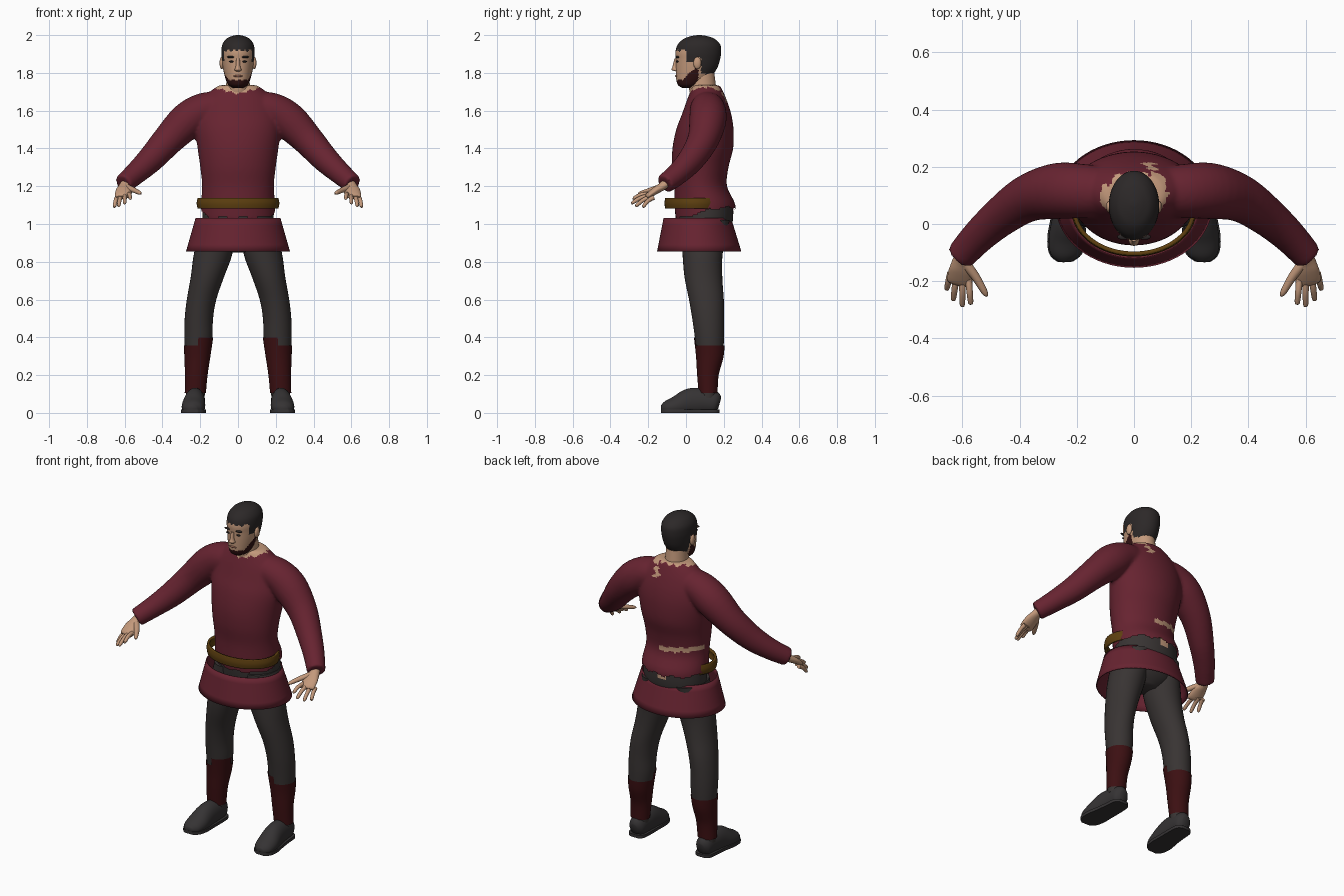
import bpy, bmesh, math
from mathutils import Vector

cube = bpy.data.objects.get("Cube")
if cube:
    bpy.data.objects.remove(cube, do_unlink=True)


def material(name, r, g, b):
    m = bpy.data.materials.new(name)
    m.use_nodes = True
    m.diffuse_color = (r, g, b, 1)
    bsdf = next(n for n in m.node_tree.nodes if n.type == 'BSDF_PRINCIPLED')
    bsdf.inputs["Base Color"].default_value = (r, g, b, 1)
    bsdf.inputs["Roughness"].default_value = 0.8
    return m


WINE = material("wine cloth", .135, .017, .03)
GREY = material("charcoal cloth", .04, .034, .033)
OXBLOOD = material("oxblood leather", .045, .005, .006)
BROWN = material("brown leather", .11, .05, .005)
SHOE = material("black leather", .036, .033, .034)
SKIN = material("skin", .55, .32, .2)
HAIR = material("dark hair", .025, .021, .021)
BEARD = material("beard", .03, .006, .006)
LIP = material("lips", .35, .15, .1)


def finish(name, bm, mat, angle=50):
    bmesh.ops.recalc_face_normals(bm, faces=bm.faces)
    me = bpy.data.meshes.new(name)
    bm.to_mesh(me)
    bm.free()
    ob = bpy.data.objects.new(name, me)
    bpy.context.collection.objects.link(ob)
    me.materials.append(mat)
    smooth(ob, angle)
    return ob


def select(*obs):
    bpy.ops.object.select_all(action='DESELECT')
    for ob in obs:
        ob.select_set(True)
    bpy.context.view_layer.objects.active = obs[0]


def smooth(ob, angle=50):
    select(ob)
    bpy.ops.object.shade_smooth_by_angle(angle=math.radians(angle))


def spline(secs, steps):
    """Catmull-Rom interpolation of section tuples."""
    out = []
    for i in range(len(secs) - 1):
        a, b, c, d = (secs[max(0, min(len(secs) - 1, i + k))] for k in (-1, 0, 1, 2))
        for s in range(steps):
            t = s / steps
            out.append([q + t / 2 * (r - p + t * (2 * p - 5 * q + 4 * r - w
                        + t * (3 * (q - r) + w - p)))
                        for p, q, r, w in zip(a, b, c, d)])
    return out + [list(secs[-1])]


def loft(name, secs, mat, side=1, seg=32, steps=4, upright=True, cap=True, clamp=None):
    """Skin over elliptical sections (x, y, z, half width, half depth)."""
    bm = bmesh.new()
    path = spline(secs, steps)
    rings = []
    for i, (x, y, z, rx, ry) in enumerate(path):
        u, v = Vector((1, 0, 0)), Vector((0, 1, 0))
        if not upright:
            t = Vector(path[min(i + 1, len(path) - 1)][:3]) - Vector(path[max(i - 1, 0)][:3])
            u = t.cross(Vector((0, 0, 1))).normalized()
            v = u.cross(t).normalized()
        ring = []
        for k in range(seg):
            a = math.tau * k / seg
            p = Vector((x, y, z)) + u * rx * math.cos(a) + v * ry * math.sin(a)
            if clamp:
                p.z = min(max(p.z, clamp[0]), clamp[1])
            ring.append(bm.verts.new((p.x * side, p.y, p.z)))
        rings.append(ring)
    for lo, hi in zip(rings, rings[1:]):
        for k in range(seg):
            n = (k + 1) % seg
            bm.faces.new((lo[k], lo[n], hi[n], hi[k]))
    if cap:
        bm.faces.new(rings[0])
        bm.faces.new(rings[-1])
    return finish(name, bm, mat)


def ball(name, loc, size, mat):
    bm = bmesh.new()
    bmesh.ops.create_uvsphere(bm, u_segments=16, v_segments=10, radius=1)
    for v in bm.verts:
        v.co = Vector(loc) + Vector(c * s for c, s in zip(v.co, size))
    return finish(name, bm, mat, 80)


def paint(ob, mat, rule):
    ob.data.materials.append(mat)
    for p in ob.data.polygons:
        if rule(*p.center):
            p.material_index = len(ob.data.materials) - 1


def trim(ob, rule):
    bm = bmesh.new()
    bm.from_mesh(ob.data)
    doomed = [f for f in bm.faces if rule(*f.calc_center_median())]
    bmesh.ops.delete(bm, geom=doomed, context='FACES')
    bm.to_mesh(ob.data)
    bm.free()


def body(rows):
    """Sections given as (z, front y, back y, half width)."""
    return [(0, (f + b) / 2, z, w, (b - f) / 2) for z, f, b, w in rows]


# Tunic: torso and sleeves fused into one cloth surface
tunic = loft("tunic", body([
    (1.02, -.055, .25, .195), (1.1, -.06, .262, .197), (1.2, -.062, .217, .19),
    (1.3, -.074, .225, .2), (1.4, -.072, .25, .214), (1.5, -.052, .252, .226),
    (1.58, -.022, .24, .22), (1.65, .003, .218, .195), (1.7, .022, .197, .15),
    (1.735, .03, .18, .1)]), WINE, seg=48)
SLEEVE = [(.08, .11, 1.615, .085, .085), (.18, .115, 1.603, .095, .092),
          (.27, .115, 1.545, .098, .098), (.37, .09, 1.445, .083, .083),
          (.46, .03, 1.345, .07, .072), (.54, -.04, 1.27, .06, .06),
          (.607, -.113, 1.212, .052, .052)]
sleeves = [loft("sleeve", SLEEVE, WINE, s, upright=False) for s in (1, -1)]
select(tunic, *sleeves)
bpy.ops.object.join()
mod = tunic.modifiers.new("fuse", 'REMESH')
mod.mode, mod.voxel_size = 'VOXEL', .009
mod = tunic.modifiers.new("soften", 'SMOOTH')
mod.factor, mod.iterations = .5, 8
for m in list(tunic.modifiers):
    bpy.ops.object.modifier_apply(modifier=m.name)
tunic.data.materials.clear()
tunic.data.materials.append(WINE)
for p in tunic.data.polygons:
    p.material_index = 0
trim(tunic, lambda x, y, z: z < 1.035 + .05 * min(1, max(0, y * 8)) + .006 * math.sin(x * 60))
# Ragged collar, shoulder tear and back tear
paint(tunic, SKIN, lambda x, y, z:
      (abs(x) < .13 and z > (1.69 + .25 * abs(x) if y < .11 else 1.728) + .006 * math.sin(x * 130))
      or (x > .06 and y > .07 and abs(x) < .11 and z > 1.708)
      or (y > .15 and 1.645 < z < 1.7 and abs(x - .055 - .012 * math.sin(z * 150)) < .018)
      or (y > .09 and -.2 < x < .03 and abs(z - 1.225 + .1 * x - .004 * math.sin(x * 110)) < .014))
smooth(tunic, 60)

# Skirt and belt: open bands with a little thickness
skirt = loft("skirt", [(0, .07, .855, .272, .22), (0, .06, 1.03, .222, .176)],
             WINE, seg=64, cap=False)
belt = loft("belt", [(0, .05, 1.083, .207, .153), (0, .05, 1.11, .212, .157),
                     (0, .05, 1.137, .207, .153)], BROWN, seg=64, cap=False)
for ob, thick in ((skirt, .006), (belt, .014)):
    mod = ob.modifiers.new("thickness", 'SOLIDIFY')
    mod.thickness, mod.offset = thick, 0

# Trousers
hips = loft("trouser_hips", body([
    (.85, .03, .15, .06), (.9, -.02, .2, .165), (1.0, -.04, .245, .187),
    (1.1, -.045, .25, .187)]), GREY, seg=64)
paint(hips, SKIN, lambda x, y, z: y > .2 and abs(x + .01) < .035 and z > 1.045)
LEG = [(.1, .1, 1.02, .09, .13), (.13, .088, .85, .102, .107), (.162, .092, .72, .088, .1),
       (.193, .108, .6, .078, .092), (.207, .117, .5, .075, .084), (.21, .124, .4, .074, .077),
       (.215, .126, .3, .064, .068), (.221, .116, .2, .055, .052), (.226, .117, .08, .049, .045)]
for s, label in ((1, "left"), (-1, "right")):
    loft(label + "_trouser_leg", LEG, GREY, s)
    # Gaiter, stepped up at the inner front
    shin = [(.226, .117, .105, .056, .05)] + [
        (x, y, z, a + .005, b + .005) for x, y, z, a, b in LEG[-2:-5:-1]]
    gaiter = loft(label + "_gaiter", shin, OXBLOOD, s, steps=10, cap=False)
    trim(gaiter, lambda x, y, z: z > (.41 if abs(x) < .215 and y < .125 else .357))

    # Shoe with a wider sole
    shoe = [(.225, .178, .05, .022, .03), (.225, .155, .055, .046, .06),
            (.226, .09, .06, .052, .07), (.23, .02, .055, .056, .074),
            (.236, -.05, .035, .062, .055), (.24, -.105, .025, .052, .038),
            (.24, -.132, .022, .022, .018)]
    loft(label + "_shoe", shoe, SHOE, s, upright=False, clamp=(.008, 1))
    loft(label + "_sole", [(x, y, .01, w + .005, .05) for x, y, z, w, h in shoe],
         SHOE, s, upright=False, clamp=(0, .018))

    # Hand: palm, four fingers and thumb
    loft(label + "_palm", [(.58, -.085, 1.235, .03, .026), (.602, -.125, 1.2, .03, .022),
                           (.605, -.16, 1.178, .042, .02), (.608, -.2, 1.15, .044, .015),
                           (.61, -.212, 1.142, .036, .008)],
         SKIN, s, seg=20, upright=False)
    tips = ((.57, -.282, 1.135), (.6, -.29, 1.11), (.632, -.268, 1.095), (.655, -.23, 1.09))
    for i, tip in enumerate(tips):
        root = Vector((.578 + .021 * i, -.195 + .008 * i, 1.158 - .006 * i))
        mid = root.lerp(Vector(tip), .5) + Vector((0, 0, .008))
        loft(label + "_finger", [(*root, .012, .012), (*mid, .011, .011),
                                 (*root.lerp(Vector(tip), .92), .009, .009), (*tip, .003, .003)],
             SKIN, s, seg=12, upright=False)
    loft(label + "_thumb", [(.588, -.14, 1.195, .018, .016), (.553, -.185, 1.18, .015, .014),
                            (.522, -.238, 1.165, .011, .01), (.514, -.252, 1.16, .004, .004)],
         SKIN, s, seg=12, upright=False)

    # Ear, eye and brow
    ball(label + "_ear", (s * .086, .06, 1.852), (.012, .021, .032), SKIN)
    ball(label + "_eye", (s * .034, -.046, 1.86), (.014, .006, .005), HAIR)
    ball(label + "_brow", (s * .036, -.045, 1.884), (.023, .01, .006), HAIR)

# Neck and head
loft("neck", body([(1.66, .03, .17, .075), (1.72, .015, .16, .064), (1.8, .01, .15, .06)]), SKIN)
head = loft("head", body([
    (1.72, -.02, .05, .026), (1.735, -.042, .085, .05), (1.76, -.051, .115, .063),
    (1.79, -.053, .142, .072), (1.83, -.054, .167, .08), (1.87, -.054, .18, .085),
    (1.91, -.056, .186, .088), (1.95, -.044, .181, .083), (1.98, -.012, .152, .062),
    (1.994, .025, .115, .034), (2.0, .06, .08, .01)]), SKIN, seg=80, steps=6)


def hairline(x, y, z):
    edge = 1.918 if y < .005 else 1.86 if y < .045 else 1.88 if y < .08 else 1.79
    return z > edge + .005 * math.sin(x * 220)


paint(head, HAIR, hairline)
paint(head, BEARD, lambda x, y, z: y < .065 and not hairline(x, y, z)
      and z < 1.763 + .9 * max(0, y + .02) + .003 * math.sin(x * 200))

# Nose and mouth
loft("nose", [(0, -.046, 1.808, .012, .008), (0, -.056, 1.816, .019, .02),
              (0, -.054, 1.835, .012, .017), (0, -.052, 1.875, .009, .009)], SKIN, seg=16)
ball("mouth", (0, -.05, 1.783), (.024, .008, .006), LIP)
